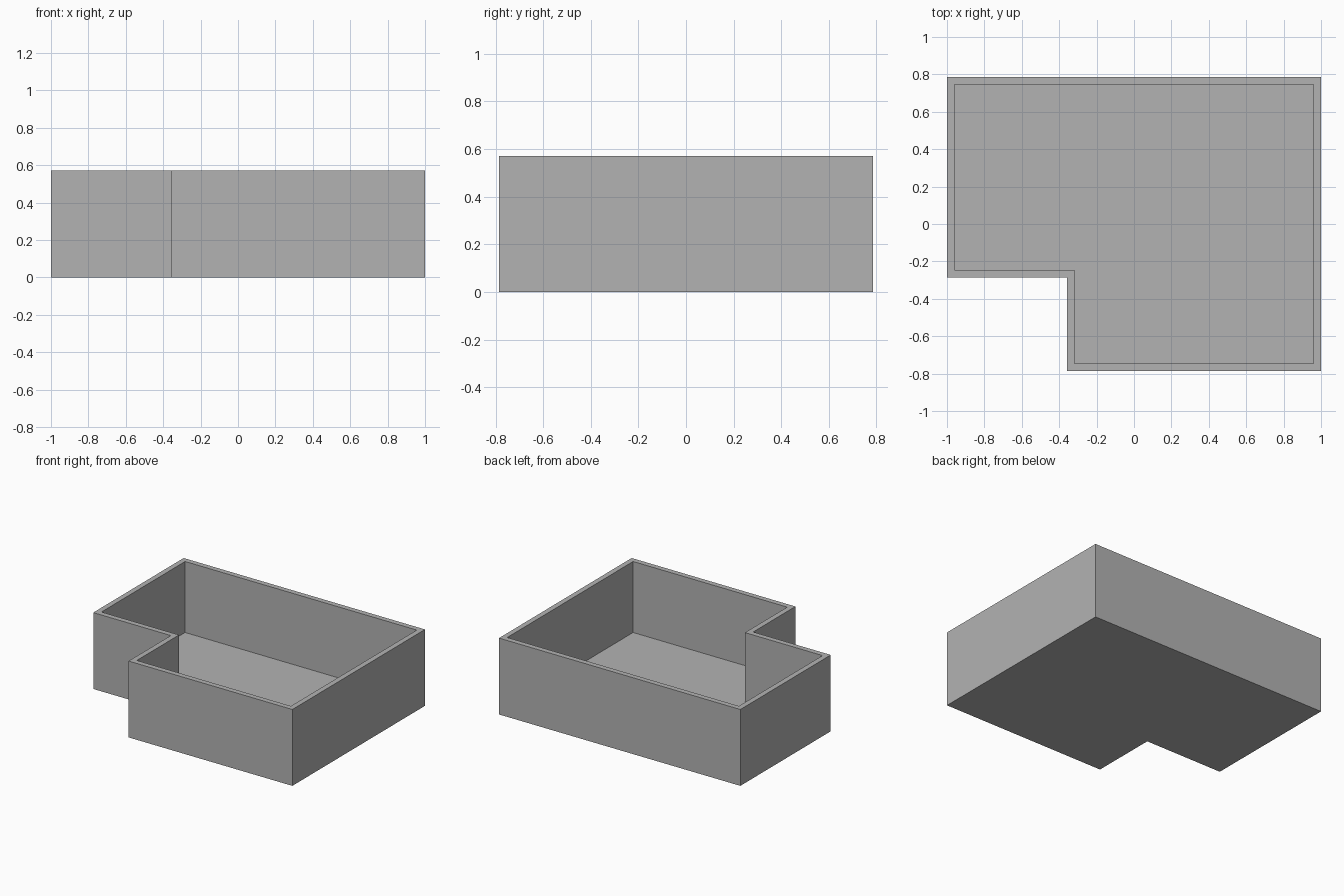
import bpy
import bmesh

cube = bpy.data.objects.get("Cube")
if cube:
    bpy.data.objects.remove(cube, do_unlink=True)

HEIGHT, WALL, FLOOR = 0.572, 0.04, 0.04
X, Y = 1.0, 0.785
NOTCH_X, NOTCH_Y = -0.357, -0.285

grey = bpy.data.materials.new("plain grey")
grey.use_nodes = True
color = (0.45, 0.45, 0.45, 1)
grey.diffuse_color = color
grey.node_tree.nodes["Principled BSDF"].inputs["Base Color"].default_value = color


def l_outline(inset):
    """Counter-clockwise L-shaped outline, moved inwards by inset."""
    left, right = -X + inset, X - inset
    front, back = -Y + inset, Y - inset
    nx, ny = NOTCH_X + inset, NOTCH_Y + inset
    return [(nx, front), (right, front), (right, back),
            (left, back), (left, ny), (nx, ny)]


def ring(bm, inset, z):
    return [bm.verts.new((x, y, z)) for x, y in l_outline(inset)]


# Tray: outer wall, rim, inner wall, closed by underside and floor
bm = bmesh.new()
rings = [ring(bm, 0, 0), ring(bm, 0, HEIGHT),
         ring(bm, WALL, HEIGHT), ring(bm, WALL, FLOOR)]
for a, b in zip(rings, rings[1:]):
    for i in range(len(a)):
        j = (i + 1) % len(a)
        bm.faces.new((a[i], a[j], b[j], b[i]))
bm.faces.new(reversed(rings[0]))
bm.faces.new(rings[-1])
bmesh.ops.recalc_face_normals(bm, faces=bm.faces[:])

mesh = bpy.data.meshes.new("l_shaped_tray")
bm.to_mesh(mesh)
bm.free()
mesh.materials.append(grey)
tray = bpy.data.objects.new("l_shaped_tray", mesh)
bpy.context.collection.objects.link(tray)
